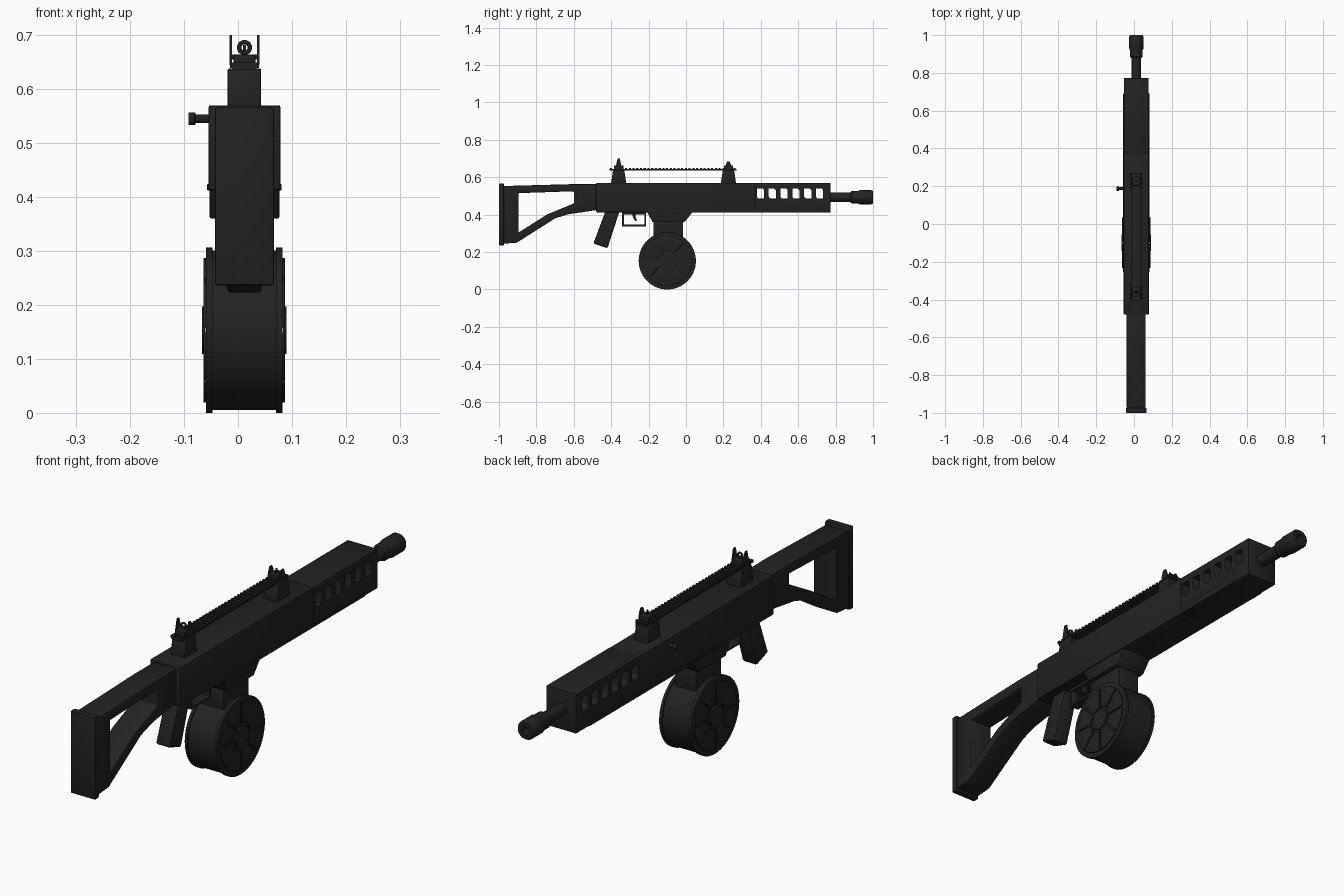
import bpy, bmesh, math
from mathutils import Matrix, Vector

if "Cube" in bpy.data.objects:
    bpy.data.objects.remove(bpy.data.objects["Cube"])

CX = 0.012  # centre plane of the body

mat = bpy.data.materials.new("matte black")
mat.diffuse_color = (0.016, 0.016, 0.016, 1)
mat.use_nodes = True
mat.node_tree.nodes["Principled BSDF"].inputs["Base Color"].default_value = mat.diffuse_color


def finish(name, bm, bevel=0.0, cuts=(), smooth=True):
    """Turn a bmesh into a named object, cut it, bevel it and shade it."""
    bmesh.ops.recalc_face_normals(bm, faces=bm.faces)
    me = bpy.data.meshes.new(name)
    bm.to_mesh(me)
    bm.free()
    me.materials.append(mat)
    ob = bpy.data.objects.new(name, me)
    bpy.context.collection.objects.link(ob)
    bpy.ops.object.select_all(action='DESELECT')
    ob.select_set(True)
    bpy.context.view_layer.objects.active = ob
    for c in cuts:
        m = ob.modifiers.new("cut", 'BOOLEAN')
        m.object, m.solver = c, 'EXACT'
        bpy.ops.object.modifier_apply(modifier=m.name)
        bpy.data.objects.remove(c)
    if bevel:
        m = ob.modifiers.new("bevel", 'BEVEL')
        m.width, m.segments, m.limit_method = bevel, 2, 'ANGLE'
        m.angle_limit = math.radians(35)
        bpy.ops.object.modifier_apply(modifier=m.name)
    if smooth:
        bpy.ops.object.shade_smooth_by_angle(angle=math.radians(35))
    return ob


def add_prism(bm, pts, x0, x1):
    """Extrude a (y, z) outline from x0 to x1."""
    a = [bm.verts.new((x0, y, z)) for y, z in pts]
    b = [bm.verts.new((x1, y, z)) for y, z in pts]
    bm.faces.new(a)
    bm.faces.new(b[::-1])
    n = len(pts)
    for i in range(n):
        bm.faces.new((a[i], a[(i + 1) % n], b[(i + 1) % n], b[i]))


def prism(name, pts, x0, x1, bevel=0.0, cuts=()):
    bm = bmesh.new()
    add_prism(bm, pts, x0, x1)
    return finish(name, bm, bevel, cuts)


def rect(y0, y1, z0, z1):
    return [(y0, z0), (y1, z0), (y1, z1), (y0, z1)]


def box(name, x0, x1, y0, y1, z0, z1, bevel=0.0, cuts=()):
    return prism(name, rect(y0, y1, z0, z1), x0, x1, bevel, cuts)


def lathe(name, profile, origin, axis, n=32):
    """Revolve (distance along axis, radius) points around the x or y axis."""
    bm = bmesh.new()
    rings = []
    for d, r in profile:
        ring = []
        for i in range(n):
            t = 2 * math.pi * i / n
            u, v = r * math.cos(t), r * math.sin(t)
            off = Vector((d, u, v)) if axis == 'x' else Vector((u, d, v))
            ring.append(bm.verts.new(Vector(origin) + off))
        rings.append(ring)
    for a, b in zip(rings, rings[1:]):
        for i in range(n):
            bm.faces.new((a[i], a[(i + 1) % n], b[(i + 1) % n], b[i]))
    bm.faces.new(rings[0])
    bm.faces.new(rings[-1])
    return finish(name, bm)


# receiver and slotted handguard
box("receiver", -0.055, 0.079, -0.48, 0.37, 0.412, 0.57, 0.005)
slots = bmesh.new()
for i in range(6):
    y = 0.398 + i * 0.0632
    add_prism(slots, [(y - 0.019, 0.495), (y - 0.011, 0.485), (y + 0.019, 0.485),
                      (y + 0.019, 0.532), (y + 0.011, 0.54), (y - 0.019, 0.54)], -0.2, 0.2)
cutter = finish("slot_cutter", slots)
cutter.hide_render = True
box("handguard", -0.054, 0.078, 0.368, 0.772, 0.412, 0.57, 0.003, [cutter])
# lower side ledges
for name, x in (("left_ledge", -0.057), ("right_ledge", 0.077)):
    box(name, x, x + 0.004, -0.2, 0.69, 0.412, 0.424, 0.001)

# barrel with muzzle device
lathe("barrel", [(0.76, 0.025), (0.895, 0.025)], (CX, 0, 0.493), 'y')
lathe("muzzle", [(0.878, 0.026), (0.888, 0.034), (0.92, 0.034), (0.93, 0.038),
                 (0.992, 0.038), (1.0, 0.033), (1.0, 0.016), (0.96, 0.016)],
      (CX, 0, 0.493), 'y')

# skeleton shoulder stock
hole = prism("stock_cutter", [(-0.895, 0.515), (-0.60, 0.525), (-0.60, 0.46),
                              (-0.74, 0.402), (-0.895, 0.305)], -0.3, 0.3)
hole.hide_render = True
prism("stock", [(-0.975, 0.245), (-0.905, 0.25), (-0.70, 0.38), (-0.63, 0.402),
                (-0.475, 0.425), (-0.475, 0.563), (-0.61, 0.563), (-0.975, 0.553)],
      -0.039, 0.062, 0.004, [hole])
box("butt_pad", -0.043, 0.067, -1.0, -0.973, 0.236, 0.566, 0.005)

# pistol grip, trigger and guard
prism("grip", [(-0.43, 0.42), (-0.355, 0.42), (-0.42, 0.22), (-0.495, 0.246)],
      -0.02, 0.044, 0.008)
gap = box("guard_cutter", -0.2, 0.2, -0.332, -0.223, 0.347, 0.402)
gap.hide_render = True
box("trigger_guard", -0.008, 0.032, -0.342, -0.214, 0.337, 0.416, 0.002, [gap])
prism("trigger", [(-0.29, 0.415), (-0.268, 0.415), (-0.27, 0.39), (-0.262, 0.37),
                  (-0.272, 0.367), (-0.284, 0.388)], 0.004, 0.02)

# magazine well and neck
prism("magazine_well", [(-0.215, 0.42), (0.035, 0.42), (0.03, 0.408), (-0.008, 0.36),
                        (-0.178, 0.36), (-0.205, 0.408)], -0.053, 0.077, 0.004)
box("magazine_neck", -0.035, 0.059, -0.175, -0.015, 0.27, 0.365, 0.004)

# drum with rims, hubs and wedge plates
DY, DZ = -0.10, 0.153
lathe("drum", [(-0.059, 0.145), (-0.059, 0.153), (-0.047, 0.153), (-0.047, 0.148),
               (0.07, 0.148), (0.07, 0.153), (0.082, 0.153), (0.082, 0.145)],
      (0, DY, DZ), 'x', 56)
for side, x0, x1, h in (("left", -0.064, -0.057, -0.067), ("right", 0.08, 0.087, 0.09)):
    bm = bmesh.new()
    for k in range(8):
        mid = math.pi / 4 * k + math.pi / 8
        pts = []
        for r, sign in ((0.052, 1), (0.134, -1)):
            half = math.pi / 8 - 0.004 / r
            for j in range(5):
                t = mid + sign * half * (1 - j / 2)
                pts.append((DY + r * math.cos(t), DZ + r * math.sin(t)))
        add_prism(bm, pts, x0, x1)
    finish(side + "_drum_wedges", bm, 0.0015)
    lo, hi = sorted((h, (x0 + x1) / 2))
    lathe(side + "_drum_hub", [(lo, 0.044), (hi, 0.044)], (0, DY, DZ), 'x', 8)

# charging handle on the left side
lathe("handle_shaft", [(-0.085, 0.008), (-0.05, 0.008)], (0, 0.187, 0.545), 'x', 16)
lathe("handle_knob", [(-0.092, 0.011), (-0.09, 0.012), (-0.081, 0.012), (-0.079, 0.01)],
      (0, 0.187, 0.545), 'x', 16)

# rail with teeth
bm = bmesh.new()
add_prism(bm, rect(-0.408, 0.27, 0.635, 0.643), CX - 0.022, CX + 0.022)
for i in range(34):
    y = -0.406 + i * 0.02
    add_prism(bm, rect(y, y + 0.011, 0.639, 0.649), CX - 0.027, CX + 0.027)
finish("rail", bm)

# rail mounts and flip-up sights
for end, y, top in (("rear", -0.36, 0.70), ("front", 0.227, 0.685)):
    prism(end + "_rail_mount", [(y - 0.041, 0.565), (y + 0.041, 0.565),
                                (y + 0.03, 0.638), (y - 0.03, 0.638)],
          CX - 0.031, CX + 0.031, 0.003)
    box(end + "_sight_base", CX - 0.02, CX + 0.02, y - 0.025, y + 0.025, 0.645, 0.664, 0.003)
    for side, s in (("left", -1), ("right", 1)):
        a, b = sorted((CX + s * 0.028, CX + s * 0.023))
        prism(f"{end}_sight_{side}_ear",
              [(y - 0.018, 0.645), (y + 0.018, 0.645), (y + 0.012, 0.672),
               (y + 0.006, top), (y - 0.006, top), (y - 0.012, 0.672)], a, b)
    box(end + "_sight_bar", CX - 0.026, CX + 0.026, y - 0.01, y + 0.01, 0.655, 0.664)
    if end == "rear":
        # aperture ring
        bpy.ops.mesh.primitive_torus_add(major_radius=0.01, minor_radius=0.004,
                                         major_segments=20, minor_segments=8,
                                         location=(CX, y, 0.677),
                                         rotation=(math.pi / 2, 0, 0))
        ring = bpy.context.object
        ring.name = "rear_sight_ring"
        ring.data.materials.append(mat)
        bpy.ops.object.shade_smooth()
    else:
        box("front_sight_post", CX - 0.003, CX + 0.003, y - 0.003, y + 0.003, 0.66, 0.682)
